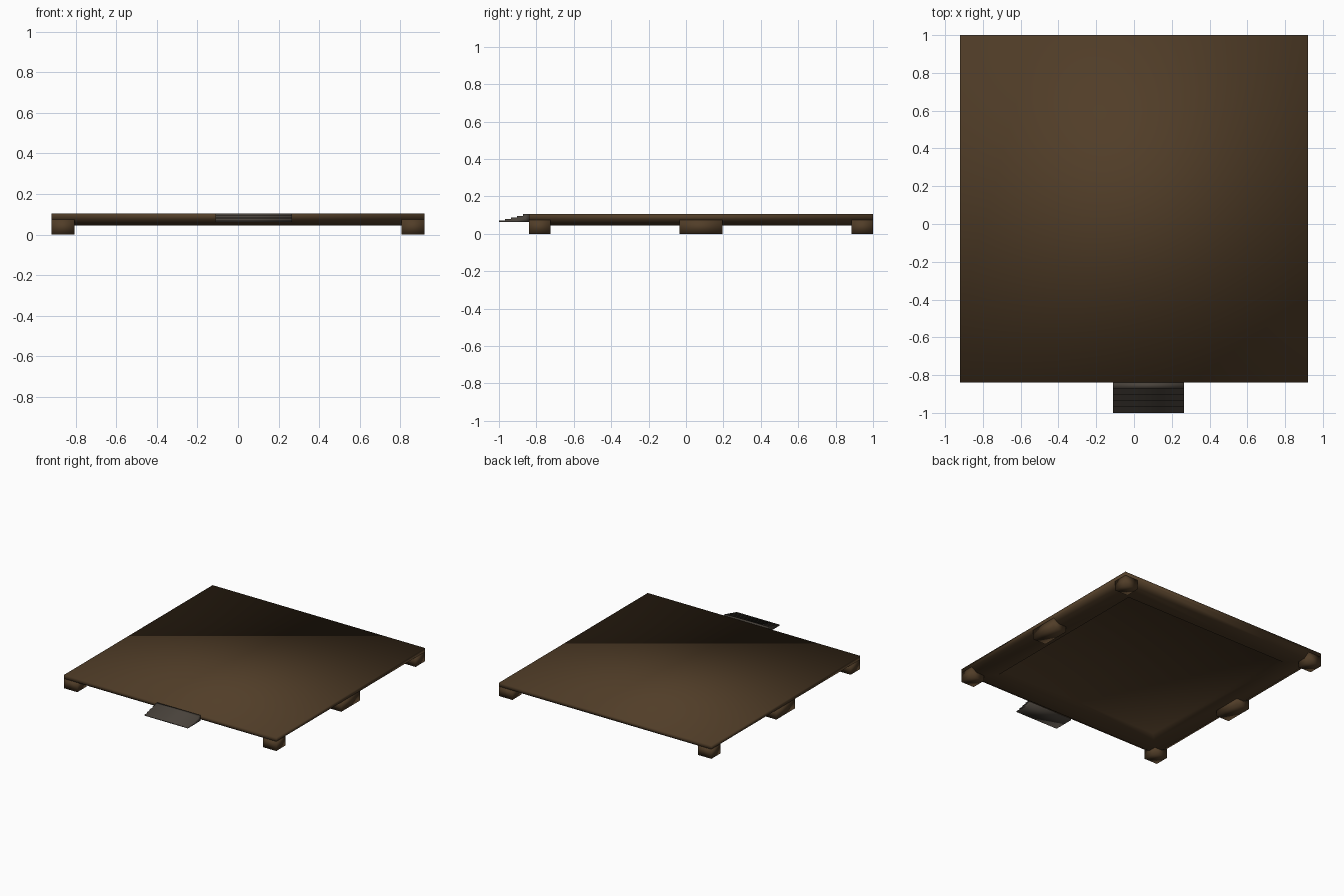
import bpy
import bmesh

cube = bpy.data.objects.get("Cube")
if cube:
    bpy.data.objects.remove(cube, do_unlink=True)

HALF = 0.92        # half width of the square platform
MID_Y = 0.08       # platform centre, shifted back to leave room for the steps
TOP, LIP, RIM, STEP_BASE = 0.105, 0.075, 0.045, 0.063


def make_material(name, color):
    mat = bpy.data.materials.new(name)
    mat.use_nodes = True
    mat.diffuse_color = color
    mat.node_tree.nodes["Principled BSDF"].inputs["Base Color"].default_value = color
    return mat


def finish(name, bm, mat):
    bmesh.ops.recalc_face_normals(bm, faces=bm.faces)
    mesh = bpy.data.meshes.new(name)
    bm.to_mesh(mesh)
    bm.free()
    mesh.materials.append(mat)
    for poly in mesh.polygons:
        poly.use_smooth = True
    obj = bpy.data.objects.new(name, mesh)
    bpy.context.collection.objects.link(obj)
    return obj


def stacked_rings(name, rings, center, mat):
    """Join rectangular rings (half x, half y, z) and cap both ends."""
    bm = bmesh.new()
    cx, cy = center
    loops = [[bm.verts.new((cx + sx * hx, cy + sy * hy, z))
              for sx, sy in ((-1, -1), (1, -1), (1, 1), (-1, 1))]
             for hx, hy, z in rings]
    for a, b in zip(loops, loops[1:]):
        for i in range(4):
            j = (i + 1) % 4
            bm.faces.new((a[i], a[j], b[j], b[i]))
    bm.faces.new(loops[0])
    bm.faces.new(loops[-1])
    return finish(name, bm, mat)


brown = make_material("dark brown", (0.082, 0.047, 0.021, 1))
grey = make_material("dark warm grey", (0.066, 0.055, 0.044, 1))

# Platform with a lip, a lower rim and a recessed underside
profile = [(HALF, TOP), (HALF, LIP), (0.87, RIM), (0.73, RIM), (0.70, LIP)]
stacked_rings("platform", [(h, h, z) for h, z in profile], (0, MID_Y), brown)

# Corner feet and middle feet, flush with the outer edge
FOOT = 0.0575
for side, x in (("right", -1), ("left", 1)):
    for place, y, depth in (("front", -1, FOOT), ("middle", 0, 2 * FOOT), ("back", 1, FOOT)):
        center = (x * (HALF - FOOT), MID_Y + y * (HALF - FOOT))
        stacked_rings(f"{place}_{side}_foot",
                      [(FOOT, depth, LIP), (FOOT, depth, 0)], center, brown)

# Small flight of steps at the front edge
STEPS, FRONT, BACK = 5, -1.0, MID_Y - HALF
run, rise = (BACK - FRONT) / STEPS, (TOP - STEP_BASE) / STEPS
outline = [(FRONT, STEP_BASE)]
for i in range(STEPS):
    z = STEP_BASE + (i + 1) * rise
    outline += [(FRONT + i * run, z), (FRONT + (i + 1) * run, z)]
outline.append((BACK, STEP_BASE))
bm = bmesh.new()
face = bm.faces.new([bm.verts.new((-0.11, y, z)) for y, z in outline])
extruded = bmesh.ops.extrude_face_region(bm, geom=[face], use_keep_orig=True)
moved = [v for v in extruded["geom"] if isinstance(v, bmesh.types.BMVert)]
bmesh.ops.translate(bm, verts=moved, vec=(0.375, 0, 0))
finish("front_steps", bm, grey)
